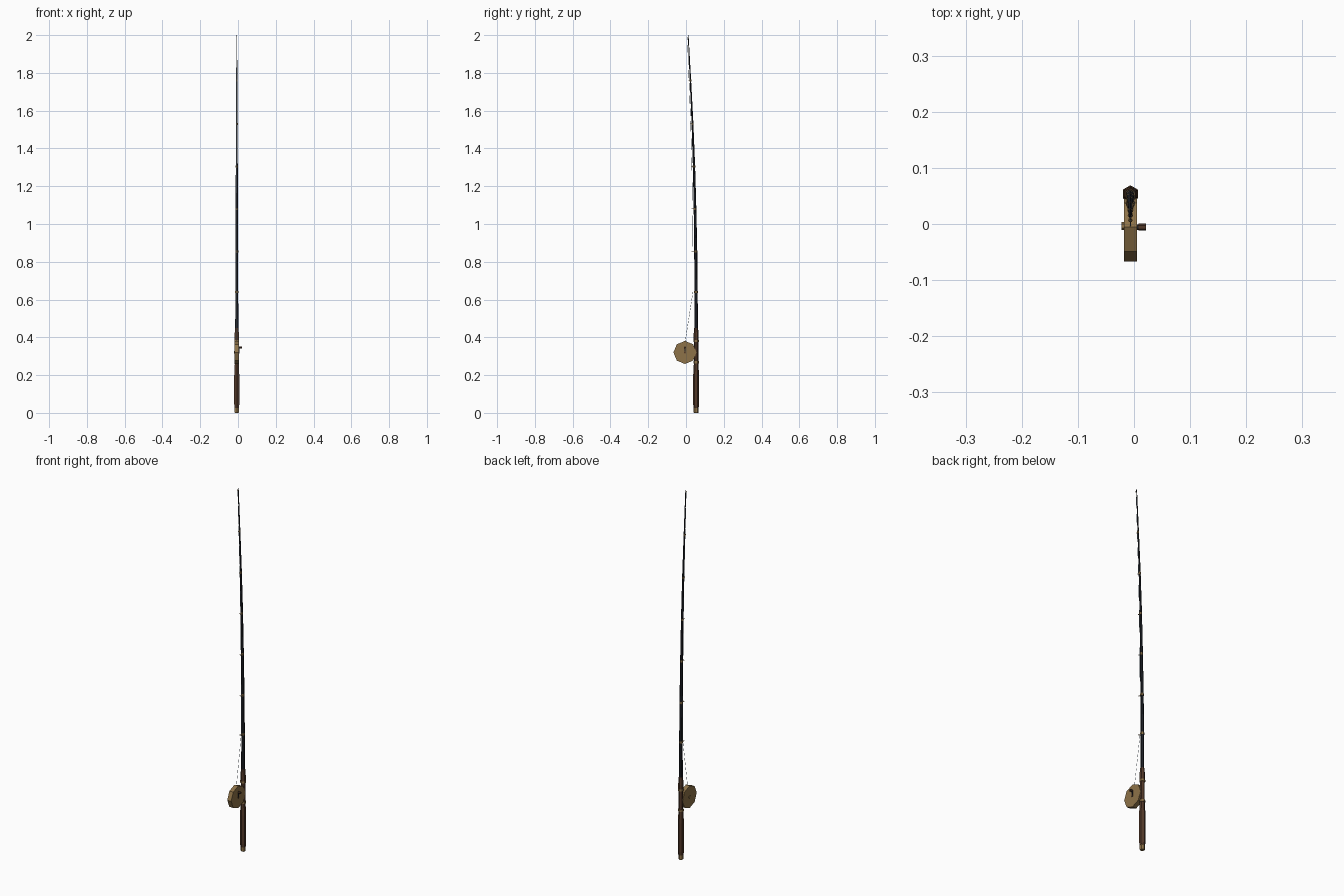
import bpy, bmesh, math
from mathutils import Vector

if "Cube" in bpy.data.objects:
    bpy.data.objects.remove(bpy.data.objects["Cube"])

CX, ROD_Y = -0.0065, 0.0535
REEL = Vector((CX, -0.0055, 0.32))


def mat(name, col):
    m = bpy.data.materials.new(name)
    m.diffuse_color = (*col, 1)
    m.use_nodes = True
    m.node_tree.nodes["Principled BSDF"].inputs["Base Color"].default_value = m.diffuse_color
    return m


WOOD = mat("dark wood", (0.085, 0.04, 0.022))
BRASS = mat("brass", (0.27, 0.17, 0.065))
BLACK = mat("blank", (0.012, 0.014, 0.02))
LINE = mat("line", (0.35, 0.45, 0.55))


def sweep(name, pts, sides, material):
    """Flat-sided tube through (x, y, z, radius) points, stacked along z."""
    bm = bmesh.new()
    rings = []
    for x, y, z, r in pts:
        rings.append([bm.verts.new((x + r * math.cos(a), y + r * math.sin(a), z))
                      for a in (math.pi / 2 + 2 * math.pi * i / sides for i in range(sides))])
    for a, b in zip(rings, rings[1:]):
        for i in range(sides):
            j = (i + 1) % sides
            bm.faces.new((a[i], a[j], b[j], b[i]))
    bm.faces.new(rings[0][::-1])
    bm.faces.new(rings[-1])
    me = bpy.data.meshes.new(name)
    bm.to_mesh(me)
    bm.free()
    ob = bpy.data.objects.new(name, me)
    bpy.context.collection.objects.link(ob)
    me.materials.append(material)
    return ob


def disc(name, x0, x1, y, z, r, sides, material):
    """Prism whose axis runs along x."""
    bpy.ops.mesh.primitive_cylinder_add(vertices=sides, radius=r, depth=x1 - x0,
                                        location=((x0 + x1) / 2, y, z),
                                        rotation=(0, math.pi / 2, 0))
    ob = bpy.context.object
    ob.name = name
    ob.data.materials.append(material)
    return ob


def straight(name, profile, material):
    return sweep(name, [(CX, ROD_Y, z, r) for z, r in profile], 6, material)


# Handle, bands and reel seat
straight("butt_cap", [(0, 0.011), (0.004, 0.013), (0.025, 0.013)], BRASS)
straight("rear_grip", [(0.025, 0.0135), (0.045, 0.0155), (0.2, 0.0155), (0.262, 0.012)], WOOD)
straight("reel_seat", [(0.26, 0.0115), (0.39, 0.0115)], WOOD)
for i, z in enumerate((0.262, 0.374)):
    straight(f"seat_band_{i + 1}", [(z, 0.0145), (z + 0.012, 0.0145)], BRASS)
straight("fore_grip", [(0.386, 0.0135), (0.41, 0.0135), (0.45, 0.0105)], WOOD)

# Curved, tapering rod: (z, centre y, radius)
ROD = [(0.44, 0.0535, 0.0095), (0.65, 0.053, 0.0088), (0.865, 0.0515, 0.008),
       (1.09, 0.0475, 0.007), (1.315, 0.042, 0.006), (1.54, 0.034, 0.0048),
       (1.77, 0.023, 0.0036), (2.0, 0.0115, 0.002)]
sweep("rod_blank", [(CX, y, z, r) for z, y, r in ROD], 6, BLACK)

# Line guides on the front of the rod, shrinking toward the tip
path = []
for i, (z, y, r) in enumerate(ROD[1:]):
    ring = 0.0075 - 0.0008 * i
    z = min(z - 0.01, 1.9985)
    if i < 6:
        sweep(f"guide_wrap_{i + 1}", [(CX, y, z - 0.006, r + 0.0012),
                                      (CX, y, z + 0.006, r + 0.0012)], 6, BRASS)
    gy = y - r - ring
    bpy.ops.mesh.primitive_torus_add(major_segments=8, minor_segments=4,
                                     major_radius=ring, minor_radius=0.0013,
                                     location=(CX, gy, z))
    g = bpy.context.object
    g.name = f"guide_{i + 1}"
    g.data.materials.append(BRASS)
    path.append((CX, gy, z, 0.0008))

# Fishing line from the reel through the guides
sweep("fishing_line", [(CX, REEL.y, 0.37, 0.0008)] + path, 4, LINE)

# Octagonal reel
disc("reel_body", CX - 0.0117, CX + 0.0117, REEL.y, REEL.z, 0.061, 8, BRASS)
disc("reel_hub", CX - 0.0155, CX - 0.011, REEL.y + 0.002, REEL.z, 0.0075, 6, BRASS)
disc("crank_hub", CX + 0.011, CX + 0.0155, REEL.y, REEL.z, 0.005, 6, WOOD)

# Crank arm and knob
bpy.ops.mesh.primitive_cube_add(size=1, location=(CX + 0.0135, REEL.y, 0.333))
arm = bpy.context.object
arm.name = "crank_arm"
arm.scale = (0.003, 0.006, 0.036)
arm.data.materials.append(BLACK)
disc("crank_knob", CX + 0.0145, CX + 0.0275, REEL.y, 0.346, 0.006, 6, WOOD)
